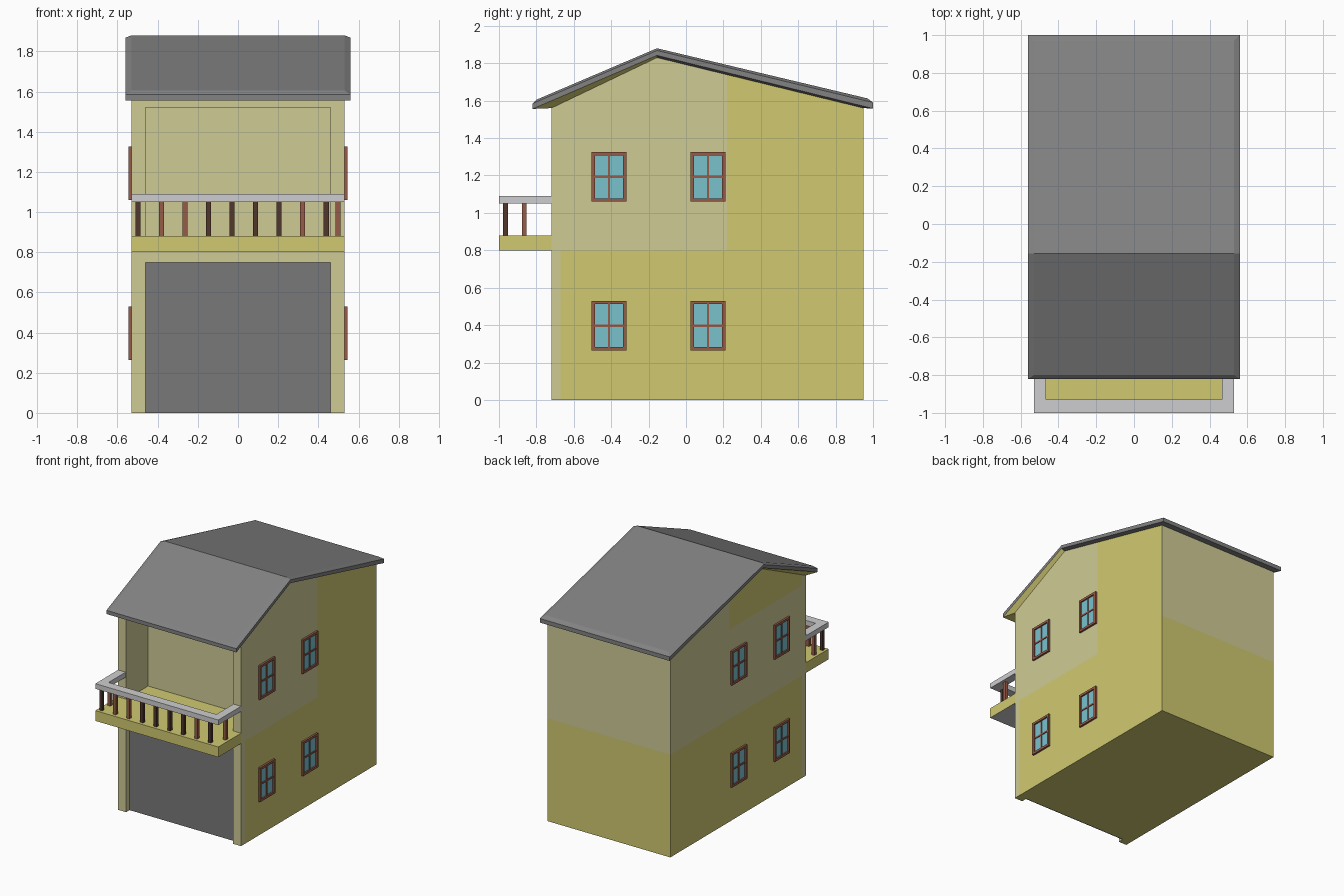
import bpy, bmesh
from mathutils import Vector

if "Cube" in bpy.data.objects:
    bpy.data.objects.remove(bpy.data.objects["Cube"])


def lin(c):
    c /= 255
    return c / 12.92 if c <= 0.04045 else ((c + 0.055) / 1.055) ** 2.4


def mat(name, r, g, b):
    m = bpy.data.materials.new(name)
    m.diffuse_color = (lin(r), lin(g), lin(b), 1)
    m.use_nodes = True
    m.node_tree.nodes["Principled BSDF"].inputs["Base Color"].default_value = m.diffuse_color
    return m


PALE = mat("pale plaster", 207, 203, 149)
YELLOW = mat("yellow plaster", 208, 201, 113)
ROOF = mat("roof grey", 130, 130, 130)
DOOR = mat("door grey", 121, 121, 121)
RAIL = mat("light grey", 206, 206, 208)
WOOD = mat("brown wood", 150, 92, 72)
DARK = mat("dark wood", 82, 54, 44)
GLASS = mat("window blue", 122, 194, 206)


def make(name, bm, *mats):
    me = bpy.data.meshes.new(name)
    bm.to_mesh(me)
    bm.free()
    for m in mats:
        me.materials.append(m)
    ob = bpy.data.objects.new(name, me)
    bpy.context.collection.objects.link(ob)
    return ob


def add_box(bm, x0, x1, y0, y1, z0, z1):
    lo, hi = Vector((x0, y0, z0)), Vector((x1, y1, z1))
    for v in bmesh.ops.create_cube(bm, size=1)["verts"]:
        v.co = (lo + hi) / 2 + Vector(v.co[i] * (hi[i] - lo[i]) for i in range(3))


def boxes(name, m, *dims):
    bm = bmesh.new()
    for d in dims:
        add_box(bm, *d)
    return make(name, bm, m)


# House body: gabled side profile extruded across x
W = 0.53
bm = bmesh.new()
prof = [(-0.72, 0), (0.95, 0), (0.95, 1.56), (-0.155, 1.83), (-0.72, 1.56)]
face = bm.faces.new([bm.verts.new((-W, y, z)) for y, z in prof])
ext = bmesh.ops.extrude_face_region(bm, geom=[face])
for v in ext["geom"]:
    if isinstance(v, bmesh.types.BMVert):
        v.co.x = W
bmesh.ops.recalc_face_normals(bm, faces=bm.faces)
house = make("house_walls", bm, PALE, YELLOW)

# Cut the garage opening and the upper loggia
for n, dims in (("garage_cutter", (-0.46, 0.46, -0.9, -0.67, -0.1, 0.75)),
                ("loggia_cutter", (-0.46, 0.46, -0.9, -0.45, 0.88, 1.52))):
    cut = boxes(n, PALE, dims)
    cut.hide_render = True
    mod = house.modifiers.new(n, "BOOLEAN")
    mod.operation, mod.object, mod.solver = "DIFFERENCE", cut, "EXACT"
    bpy.context.view_layer.objects.active = house
    bpy.ops.object.modifier_apply(modifier=n)
    bpy.data.objects.remove(cut)

# Two plaster tones, split along straight lines
bm = bmesh.new()
bm.from_mesh(house.data)
for co, no in (((0, 0, 0.8), (0, 0, 1)), ((0, 0, 1.5), (0, 0, 1)),
               ((0, 0.22, 0), (0, 1, 0)), ((0, -0.67, 0), (0, 1, 0))):
    bmesh.ops.bisect_plane(bm, geom=bm.verts[:] + bm.edges[:] + bm.faces[:],
                           plane_co=co, plane_no=no)
for f in bm.faces:
    n, c = f.normal, f.calc_center_median()
    if n.y < -0.7:
        pale = True
    elif n.y > 0.7:
        pale = c.z > 0.8
    elif abs(n.z) > 0.7:
        pale = False
    elif abs(c.x) < 0.5:
        pale = True
    elif c.x > 0:
        pale = c.y < -0.67 or (c.z > 0.8 and c.y < 0.22)
    else:
        pale = c.y < -0.67 or (c.z > 0.8 and not (c.z > 1.5 and c.y < 0.22))
    f.material_index = 0 if pale else 1
bm.to_mesh(house.data)
bm.free()

# Garage door panel
boxes("garage_door", DOOR, (-0.46, 0.46, -0.678, -0.669, 0, 0.75))

# Roof: rings from wall top out to the rim, up the edge and in to the top
bm = bmesh.new()
sections = [(0.53, (-0.72, 1.56), (-0.155, 1.83), (0.95, 1.56)),
            (0.56, (-0.82, 1.556), (-0.155, 1.842), (1.0, 1.558)),
            (0.56, (-0.82, 1.585), (-0.155, 1.868), (1.0, 1.59)),
            (0.53, (-0.80, 1.605), (-0.155, 1.88), (0.97, 1.612))]
rings = []
for x, *pts in sections:
    rings.append([bm.verts.new((x, y, z)) for y, z in pts] +
                 [bm.verts.new((-x, y, z)) for y, z in reversed(pts)])
for k in range(3):
    a, b = rings[k], rings[k + 1]
    for i in range(6):
        j = (i + 1) % 6
        f = bm.faces.new((a[i], a[j], b[j], b[i]))
        if k == 0 and f.calc_center_median().y < -0.155:
            f.material_index = 1       # plastered front soffit
t = rings[3]
bm.faces.new((t[0], t[1], t[4], t[5]))
bm.faces.new((t[1], t[2], t[3], t[4]))
bmesh.ops.recalc_face_normals(bm, faces=bm.faces)
make("roof", bm, ROOF, YELLOW)

# Balcony slab with a grey underside
bm = bmesh.new()
add_box(bm, -W, W, -1.0, -0.72, 0.80, 0.88)
bm.normal_update()
for f in bm.faces:
    f.material_index = 1 if f.normal.z < -0.5 else 0
make("balcony_slab", bm, YELLOW, RAIL)

# Handrail: one U-shaped piece
bm = bmesh.new()
u = [(-W, -0.72), (-W, -1.0), (W, -1.0), (W, -0.72),
     (0.465, -0.72), (0.465, -0.93), (-0.465, -0.93), (-0.465, -0.72)]
face = bm.faces.new([bm.verts.new((x, y, 1.05)) for x, y in u])
ext = bmesh.ops.extrude_face_region(bm, geom=[face])
for v in ext["geom"]:
    if isinstance(v, bmesh.types.BMVert):
        v.co.z = 1.09
bmesh.ops.recalc_face_normals(bm, faces=bm.faces)
make("handrail", bm, RAIL)

# Balusters: a front row plus one on each side
spots = [(-0.499 + 0.1173 * i, -0.965, WOOD if i in (1, 2, 7) else DARK) for i in range(9)]
spots += [(0.497, -0.865, WOOD), (-0.497, -0.865, WOOD)]
for i, (x, y, m) in enumerate(spots):
    r = 0.0125
    boxes(f"baluster_{i + 1}", m, (x - r, x + r, y - r, y + r, 0.88, 1.05))


# Windows: glass plate, frame and cross bars on both side walls
def window(name, s, yc, zc, hy=0.093, hz=0.133, t=0.018):
    def span(d):
        return sorted((s * W, s * (W + d)))
    boxes(name + "_glass", GLASS,
          (*span(0.004), yc - hy + t, yc + hy - t, zc - hz + t, zc + hz - t))
    o, b = span(0.015), span(0.010)
    boxes(name + "_frame", WOOD,
          (*o, yc - hy, yc - hy + t, zc - hz, zc + hz),
          (*o, yc + hy - t, yc + hy, zc - hz, zc + hz),
          (*o, yc - hy + t, yc + hy - t, zc - hz, zc - hz + t),
          (*o, yc - hy + t, yc + hy - t, zc + hz - t, zc + hz),
          (*b, yc - 0.006, yc + 0.006, zc - hz + t, zc + hz - t),
          (*b, yc - hy + t, yc + hy - t, zc - 0.006, zc + 0.006))


for s, side in ((1, "right"), (-1, "left")):
    for zc, level in ((0.397, "lower"), (1.193, "upper")):
        for yc, pos in ((-0.412, "front"), (0.117, "back")):
            window(f"{side}_{level}_{pos}_window", s, yc, zc)
